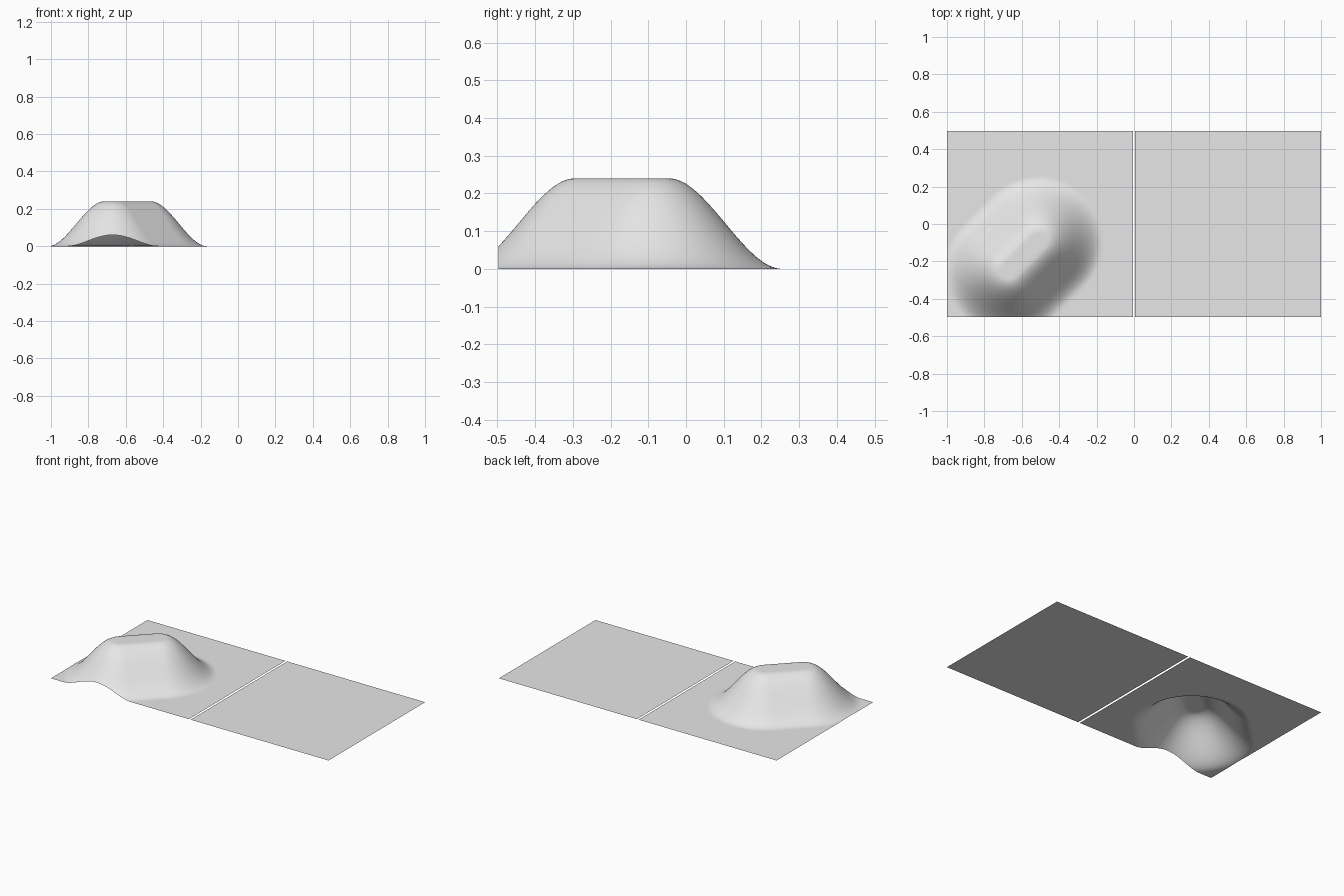
import bpy
from mathutils import Vector

if "Cube" in bpy.data.objects:
    bpy.data.objects.remove(bpy.data.objects["Cube"])

SIZE = 0.9934          # side of each square sheet
OFFSET = 1 - SIZE / 2  # sheet centre along x
A, B = Vector((-0.67, -0.25)), Vector((-0.51, -0.09))  # ridge line ends
INNER, OUTER, HEIGHT = 0.045, 0.345, 0.24

mat = bpy.data.materials.new("light grey")
mat.diffuse_color = (0.8, 0.8, 0.8, 1)
mat.use_nodes = True
mat.node_tree.nodes["Principled BSDF"].inputs["Base Color"].default_value = mat.diffuse_color


def sheet(name, x, cells):
    bpy.ops.mesh.primitive_grid_add(x_subdivisions=cells, y_subdivisions=cells,
                                    size=SIZE, location=(x, 0, 0))
    ob = bpy.context.object
    ob.name = name
    ob.data.materials.append(mat)
    bpy.ops.object.shade_smooth()
    return ob


def hill(p):
    # smooth falloff with distance from the diagonal ridge line
    ab = B - A
    t = max(0, min(1, (p - A).dot(ab) / ab.length_squared))
    d = (p - (A + ab * t)).length
    s = max(0, min(1, (OUTER - d) / (OUTER - INNER)))
    return HEIGHT * s * s * (3 - 2 * s)


# left sheet with the raised mound, right sheet flat
mound = sheet("mound_sheet", -OFFSET, 100)
for v in mound.data.vertices:
    v.co.z = hill(Vector((v.co.x - OFFSET, v.co.y)))
mound.data.update()
sheet("flat_sheet", OFFSET, 10)
